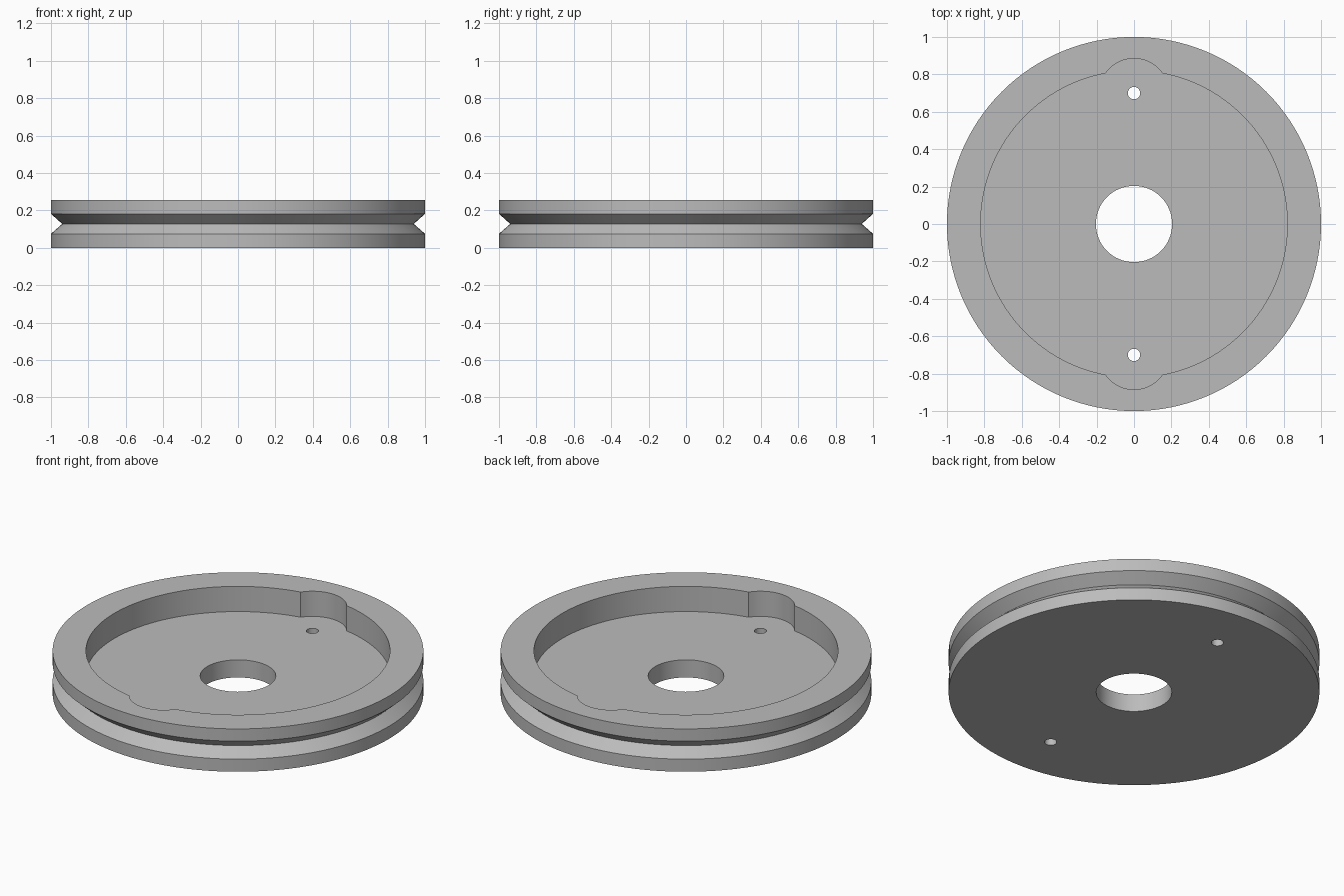
import bpy
import bmesh
from math import sin, cos, tau, pi, sqrt, atan2, radians

cube = bpy.data.objects.get("Cube")
if cube:
    bpy.data.objects.remove(cube)

HEIGHT = 0.255
FLOOR = 0.105
POCKET_R, LOBE_R, BOLT_Y = 0.82, 0.185, 0.7

grey = bpy.data.materials.new("plain grey")
grey.use_nodes = True
colour = (0.5, 0.5, 0.5, 1)
grey.diffuse_color = colour
grey.node_tree.nodes["Principled BSDF"].inputs["Base Color"].default_value = colour


def stack(name, rings):
    """Skin closed rings of points and cap both ends."""
    bm = bmesh.new()
    loops = [[bm.verts.new(p) for p in ring] for ring in rings]
    for low, high in zip(loops, loops[1:]):
        n = len(low)
        for i in range(n):
            j = (i + 1) % n
            bm.faces.new((low[i], low[j], high[j], high[i]))
    bm.faces.new(loops[0][::-1])
    bm.faces.new(loops[-1])
    bmesh.ops.recalc_face_normals(bm, faces=bm.faces)
    mesh = bpy.data.meshes.new(name)
    bm.to_mesh(mesh)
    bm.free()
    mesh.materials.append(grey)
    obj = bpy.data.objects.new(name, mesh)
    bpy.context.collection.objects.link(obj)
    return obj


def circle(r, z, n, y=0):
    return [(r * cos(tau * i / n), y + r * sin(tau * i / n), z) for i in range(n)]


def arc(r, start, end, n, y=0):
    steps = [start + (end - start) * i / n for i in range(n)]
    return [(r * cos(a), y + r * sin(a)) for a in steps]


# Wheel body with a V groove around the rim
profile = [(1, 0), (1, 0.075), (0.94, 0.128), (1, 0.182), (1, HEIGHT)]
wheel = stack("grooved_wheel", [circle(r, z, 128) for r, z in profile])

# Pocket outline: a large circle with a round lobe at front and back
corner_y = (POCKET_R**2 + BOLT_Y**2 - LOBE_R**2) / (2 * BOLT_Y)
corner_x = sqrt(POCKET_R**2 - corner_y**2)
side = atan2(corner_y, corner_x)
lobe = atan2(corner_y - BOLT_Y, corner_x)
half = arc(POCKET_R, -side, side, 56) + arc(LOBE_R, lobe, pi - lobe, 16, BOLT_Y)
outline = half + [(-x, -y) for x, y in half]
cutters = [stack("pocket_cutter", [[(x, y, z) for x, y in outline]
                                   for z in (FLOOR, HEIGHT + 0.1)])]

# Centre bore and two bolt holes
for name, r, y, n in (("bore_cutter", 0.204, 0, 64),
                      ("back_bolt_cutter", 0.033, BOLT_Y, 32),
                      ("front_bolt_cutter", 0.033, -BOLT_Y, 32)):
    cutters.append(stack(name, [circle(r, z, n, y) for z in (-0.1, HEIGHT + 0.1)]))

# Cut the openings, then discard the cutters
bpy.ops.object.select_all(action='DESELECT')
bpy.context.view_layer.objects.active = wheel
wheel.select_set(True)
for cutter in cutters:
    cutter.hide_render = True
    mod = wheel.modifiers.new(cutter.name, 'BOOLEAN')
    mod.operation = 'DIFFERENCE'
    mod.solver = 'EXACT'
    mod.object = cutter
    bpy.ops.object.modifier_apply(modifier=mod.name)
    bpy.data.objects.remove(cutter)

bpy.ops.object.shade_smooth_by_angle(angle=radians(30))
